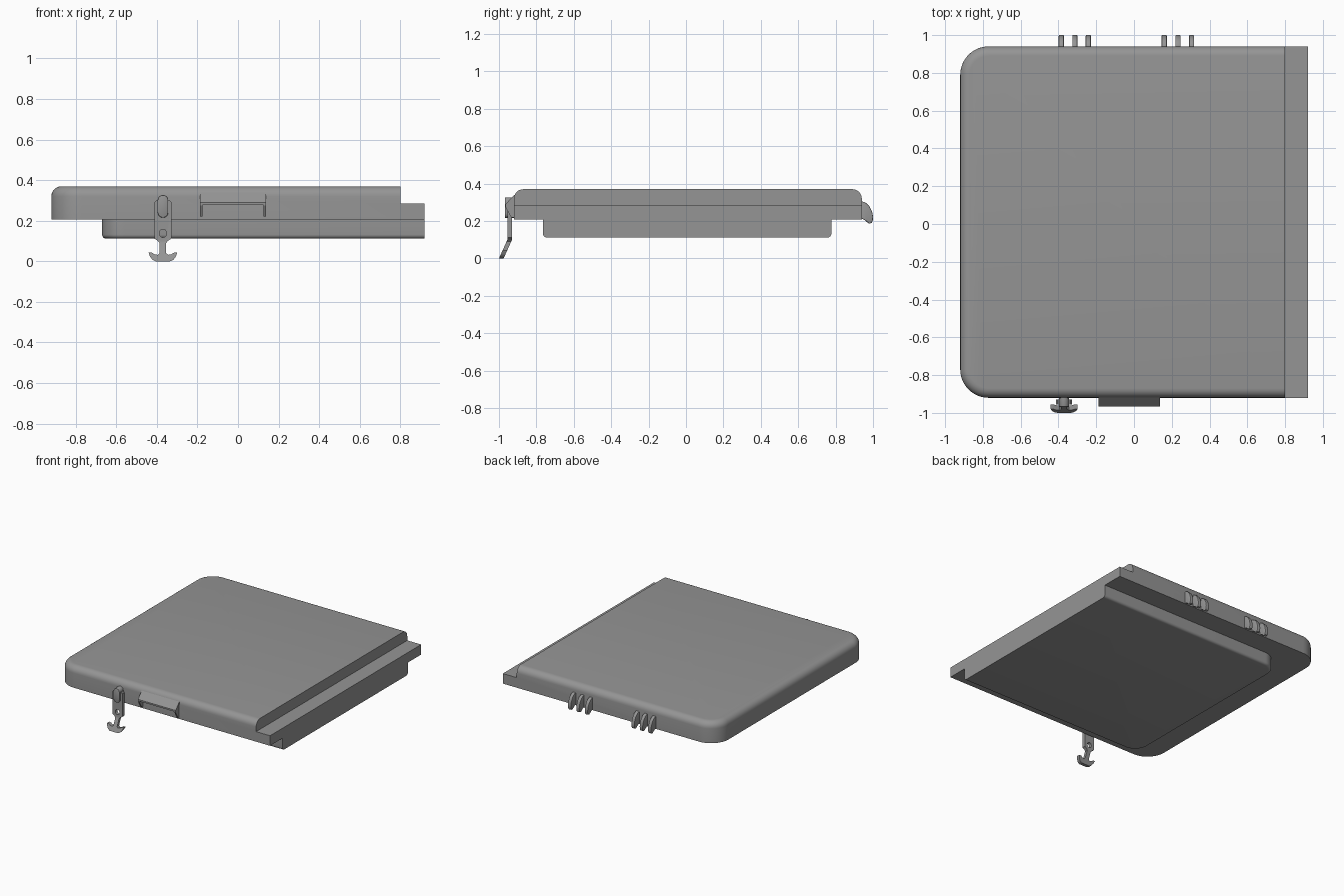
import bpy, bmesh, math

if "Cube" in bpy.data.objects:
    bpy.data.objects.remove(bpy.data.objects["Cube"])

grey = bpy.data.materials.new("dark_grey")
grey.diffuse_color = (0.3, 0.3, 0.3, 1)
grey.use_nodes = True
grey.node_tree.nodes["Principled BSDF"].inputs["Base Color"].default_value = grey.diffuse_color

def shade(ob):
    bpy.ops.object.select_all(action='DESELECT')
    ob.select_set(True)
    bpy.context.view_layer.objects.active = ob
    bpy.ops.object.shade_smooth_by_angle(angle=math.radians(35))

def finish(bm, name, smooth=True):
    bmesh.ops.recalc_face_normals(bm, faces=bm.faces)
    me = bpy.data.meshes.new(name)
    bm.to_mesh(me)
    bm.free()
    me.materials.append(grey)
    ob = bpy.data.objects.new(name, me)
    bpy.context.collection.objects.link(ob)
    if smooth:
        shade(ob)
    return ob

def slab(name, x0, x1, y0, y1, r, levels, smooth=True):
    """Slab with rounded left corners; levels are (inset, z), right end stays flat."""
    bm, rings = bmesh.new(), []
    for d, z in levels:
        pts = [(x1, y0 + d), (x1, y1 - d)]
        for cy, start in ((y1 - r, 90), (y0 + r, 180)):
            for i in range(13):
                a = math.radians(start + 90 * i / 12)
                pts.append((x0 + r + (r - d) * math.cos(a), cy + (r - d) * math.sin(a)))
        rings.append([bm.verts.new((x, y, z)) for x, y in pts])
    n = len(rings[0])
    for a, b in zip(rings, rings[1:]):
        for i in range(n):
            bm.faces.new((a[i], a[(i + 1) % n], b[(i + 1) % n], b[i]))
    bm.faces.new(rings[0])
    bm.faces.new(rings[-1])
    return finish(bm, name, smooth)

def prism(pts, axis, a, b):
    """Extrude a 2D profile along x (pts are y,z) or along y (pts are x,z)."""
    bm = bmesh.new()
    put = (lambda p, t: (t, *p)) if axis == 'x' else (lambda p, t: (p[0], t, p[1]))
    va, vb = ([bm.verts.new(put(p, t)) for p in pts] for t in (a, b))
    bm.faces.new(va)
    bm.faces.new(vb)
    n = len(pts)
    for i in range(n):
        bm.faces.new((va[i], va[(i + 1) % n], vb[(i + 1) % n], vb[i]))
    return bm

def cut(ob, cutter):
    """Subtract the cutter, then shade so the new edges stay sharp."""
    cutter.hide_render = True
    m = ob.modifiers.new("cut", 'BOOLEAN')
    m.operation, m.object, m.solver = 'DIFFERENCE', cutter, 'EXACT'
    bpy.context.view_layer.objects.active = ob
    bpy.ops.object.modifier_apply(modifier=m.name)
    bpy.data.objects.remove(cutter)
    shade(ob)

def fillet(r, z, sign):
    return [(r * (1 - math.cos(t)), z + sign * r * math.sin(t))
            for t in (math.pi / 2 * i / 6 for i in range(7))]

# Lid with a stepped right end
lid = slab("lid", -0.92, 0.92, -0.92, 0.94, 0.15, [(0, 0.207)] + fillet(0.05, 0.32, 1), False)
cut(lid, finish(prism([(0.80, 0.285), (1.1, 0.285), (1.1, 0.5), (0.80, 0.5)], 'y', -1.2, 1.2),
                "step_cutter", False))

# Inner plug below the lid
slab("lid_plug", -0.67, 0.92, -0.765, 0.777, 0.11, [(0, 0.207)] + fillet(0.02, 0.132, -1))

# Curved hinge fingers at the back
hook = [(0.93, 0.305), (0.945, 0.304), (0.965, 0.295), (0.982, 0.277), (0.994, 0.253), (1.0, 0.225),
        (0.999, 0.203), (0.993, 0.19), (0.98, 0.186), (0.967, 0.194), (0.96, 0.208), (0.93, 0.214)]
for i, x in enumerate((-0.385, -0.313, -0.242, 0.16, 0.233, 0.305)):
    bm = prism(hook, 'x', x - 0.0135, x + 0.0135)
    rim = [e for e in bm.edges if abs(e.verts[0].co.x - e.verts[1].co.x) < 1e-6]
    bmesh.ops.bevel(bm, geom=rim, offset=0.004, segments=2, affect='EDGES', profile=0.5)
    finish(bm, f"hinge_finger_{i + 1}")

# Front catch: sloped plate between two cheeks, open underneath
finish(prism([(-0.918, 0.34), (-0.965, 0.29), (-0.965, 0.278), (-0.918, 0.326)], 'x', -0.187, 0.138),
       "catch_plate", False)
for side, x in (("left", -0.187), ("right", 0.126)):
    finish(prism([(-0.918, 0.34), (-0.965, 0.29), (-0.965, 0.275), (-0.935, 0.22), (-0.918, 0.22)],
                 'x', x, x + 0.012), "catch_cheek_" + side, False)

# Latch strap with an anchor-shaped pull, mirrored half outline, bent outward at the bottom
CX = -0.37
half = [(0.035, 0.0), (0.052, 0.008), (0.064, 0.024), (0.071, 0.044), (0.055, 0.043), (0.04, 0.034),
        (0.025, 0.032), (0.016, 0.04), (0.016, 0.09), (0.024, 0.1), (0.042, 0.112), (0.042, 0.29), (0.034, 0.30)]
outline = [(CX + u, z) for u, z in half] + [(CX - u, z) for u, z in reversed(half)]
bm = prism(outline, 'y', -0.955, -0.93)
bmesh.ops.bisect_plane(bm, geom=bm.verts[:] + bm.edges[:] + bm.faces[:],
                       plane_co=(0, 0, 0.1), plane_no=(0, 0, 1))
for v in bm.verts:
    if v.co.z < 0.1:
        v.co.y -= (0.1 - v.co.z) * 0.45
strap = finish(bm, "latch_strap", False)
ring = [(CX + 0.018 * math.cos(math.tau * i / 20), 0.138 + 0.02 * math.sin(math.tau * i / 20)) for i in range(20)]
cut(strap, finish(prism(ring, 'y', -1.1, -0.925), "hole_cutter", False))

# Rounded latch keeper fixed to the lid
def stadium(r, z0, z1):
    angles = [math.pi * k / 10 for k in range(11)]
    return ([(CX + r * math.cos(a), z1 - r + r * math.sin(a)) for a in angles] +
            [(CX - r * math.cos(a), z0 + r - r * math.sin(a)) for a in angles])

bm = prism(stadium(0.026, 0.215, 0.327), 'y', -0.968, -0.918)
front = [e for e in bm.edges if all(v.co.y < -0.96 for v in e.verts)]
bmesh.ops.bevel(bm, geom=front, offset=0.005, segments=2, affect='EDGES', profile=0.5)
finish(bm, "latch_keeper")
